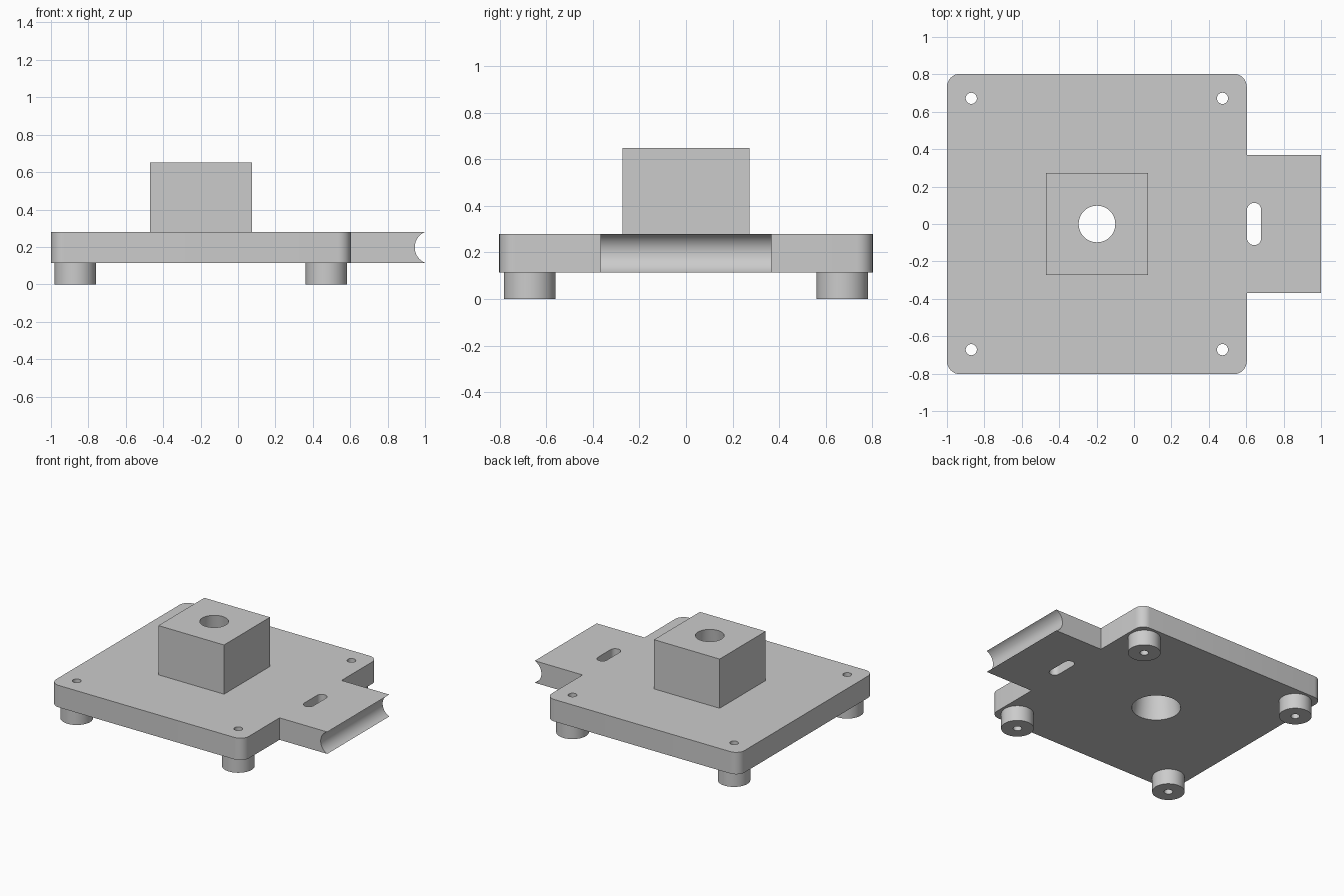
import bpy, bmesh
from math import sin, cos, pi, asin

if "Cube" in bpy.data.objects:
    bpy.data.objects.remove(bpy.data.objects["Cube"], do_unlink=True)

grey = bpy.data.materials.new("plain grey")
grey.use_nodes = True
colour = (0.6, 0.6, 0.6, 1)
grey.diffuse_color = colour
grey.node_tree.nodes["Principled BSDF"].inputs["Base Color"].default_value = colour

BOTTOM, TOP, POST_TOP = 0.115, 0.28, 0.65
EDGE = 0.603
POST_X = -0.198
CORNERS = [(x, y) for x in (-0.87, 0.473) for y in (-0.672, 0.672)]


def prism(name, outline, offset):
    """Extrude a flat outline of 3D points along an offset."""
    bm = bmesh.new()
    face = bm.faces.new([bm.verts.new(p) for p in outline])
    top = bmesh.ops.extrude_face_region(bm, geom=[face], use_keep_orig=True)["geom"]
    bmesh.ops.translate(bm, vec=offset,
                        verts=[v for v in top if isinstance(v, bmesh.types.BMVert)])
    bmesh.ops.recalc_face_normals(bm, faces=bm.faces)
    mesh = bpy.data.meshes.new(name)
    bm.to_mesh(mesh)
    bm.free()
    mesh.materials.append(grey)
    obj = bpy.data.objects.new(name, mesh)
    bpy.context.collection.objects.link(obj)
    return obj


def rounded(x0, x1, y0, y1, r, z, steps=8):
    """Outline of a rectangle with rounded corners."""
    centres = [(x1 - r, y1 - r), (x0 + r, y1 - r), (x0 + r, y0 + r), (x1 - r, y0 + r)]
    return [(cx + r * cos((q + i / steps) * pi / 2), cy + r * sin((q + i / steps) * pi / 2), z)
            for q, (cx, cy) in enumerate(centres) for i in range(steps + 1)]


def cylinder(name, x, y, z0, z1, r0, r1, sides=48):
    bpy.ops.mesh.primitive_cone_add(vertices=sides, radius1=r0, radius2=r1, depth=z1 - z0,
                                    location=(x, y, (z0 + z1) / 2))
    obj = bpy.context.object
    obj.name = name
    obj.data.materials.append(grey)
    return obj


def combine(target, tool, operation):
    """Apply a boolean and discard the tool object."""
    tool.hide_render = True
    mod = target.modifiers.new("join", "BOOLEAN")
    mod.operation, mod.solver, mod.object = operation, "EXACT", tool
    with bpy.context.temp_override(object=target, active_object=target):
        bpy.ops.object.modifier_apply(modifier=mod.name)
    bpy.data.objects.remove(tool, do_unlink=True)


# Rounded base plate
body = prism("mounting_base", rounded(-1, EDGE, -0.803, 0.803, 0.07, BOTTOM),
             (0, 0, TOP - BOTTOM))

# Side arm with a concave end
half, sag = (TOP - BOTTOM) / 2, 0.055
r = (half * half + sag * sag) / (2 * sag)
a = asin(half / r)
profile = [(0.5, -0.368, TOP), (0.5, -0.368, BOTTOM)]
for i in range(25):
    t = -a + 2 * a * i / 24
    profile.append((1 - sag + r - r * cos(t), -0.368, BOTTOM + half + r * sin(t)))
combine(body, prism("side_arm", profile, (0, 0.736, 0)), "UNION")

# Square post
s = 0.273
post = [(POST_X + dx * s, dy * s, 0.2) for dx, dy in ((-1, -1), (1, -1), (1, 1), (-1, 1))]
combine(body, prism("post", post, (0, 0, POST_TOP - 0.2)), "UNION")

# Round feet, then screw holes through them
for x, y in CORNERS:
    combine(body, cylinder("foot", x, y, 0, 0.2, 0.111, 0.111), "UNION")
for x, y in CORNERS:
    combine(body, cylinder("screw_hole", x, y, -0.1, 0.4, 0.03, 0.03, 24), "DIFFERENCE")

# Tapered bore through plate and post
slope = (0.167 - 0.098) / (POST_TOP - BOTTOM)
combine(body, cylinder("bore", POST_X, 0, BOTTOM - 0.1, POST_TOP + 0.1,
                       0.167 + 0.1 * slope, 0.098 - 0.1 * slope), "DIFFERENCE")

# Slot in the arm
combine(body, prism("slot", rounded(EDGE + 0.001, 0.68, -0.113, 0.113, 0.038, 0),
                    (0, 0, 0.5)), "DIFFERENCE")

# Smooth round walls, sharp edges
bpy.ops.object.select_all(action="DESELECT")
body.select_set(True)
bpy.context.view_layer.objects.active = body
bpy.ops.object.shade_smooth_by_angle(angle=pi / 6)
